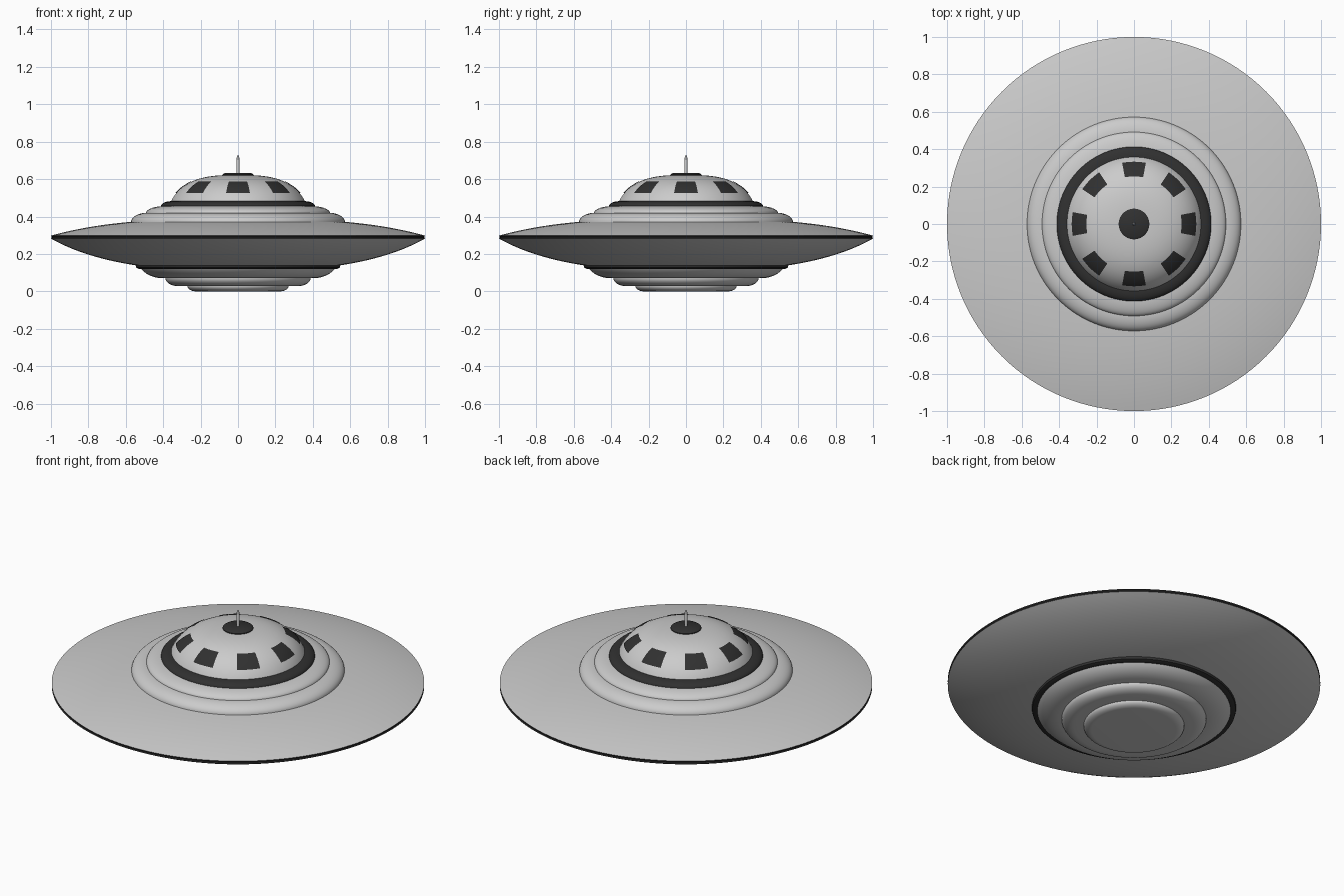
import bpy, math

if "Cube" in bpy.data.objects:
    bpy.data.objects.remove(bpy.data.objects["Cube"])

SEG = 128


def material(name, v):
    m = bpy.data.materials.new(name)
    m.diffuse_color = (v, v, v, 1)
    m.use_nodes = True
    m.node_tree.nodes["Principled BSDF"].inputs["Base Color"].default_value = m.diffuse_color
    return m


dark = material("dark_trim", 0.03)


def add_mesh(name, verts, faces, mat=None):
    me = bpy.data.meshes.new(name)
    me.from_pydata(verts, [], faces)
    me.shade_smooth()
    me.set_sharp_from_angle(angle=math.radians(35))
    if mat:
        me.materials.append(mat)
    ob = bpy.data.objects.new(name, me)
    bpy.context.collection.objects.link(ob)
    return ob


def lathe(name, profile, mat=None):
    """Spin an (r, z) profile, listed bottom to top, round the z axis."""
    verts, rings, faces = [], [], []
    for r, z in profile:
        n = SEG if r > 0 else 1
        rings.append([len(verts) + i for i in range(n)])
        for i in range(n):
            a = 2 * math.pi * i / SEG
            verts.append((r * math.cos(a), r * math.sin(a), z))
    for lo, hi in zip(rings, rings[1:]):
        for i in range(SEG):
            j = (i + 1) % SEG
            if len(lo) == 1:
                faces.append((lo[0], hi[j], hi[i]))
            elif len(hi) == 1:
                faces.append((lo[i], lo[j], hi[0]))
            else:
                faces.append((lo[i], lo[j], hi[j], hi[i]))
    return add_mesh(name, verts, faces, mat)


def shoulder(r0, z0, r1, z1, n=10):
    """Quarter ellipse: upright at (r0, z0), level at (r1, z1)."""
    return [(r1 + (r0 - r1) * math.cos(t), z0 + (z1 - z0) * math.sin(t))
            for t in (math.pi / 2 * i / n for i in range(n + 1))]


def bow(p, c, q, n=16):
    """Quadratic curve from p to q pulled toward c."""
    return [tuple((1 - t) ** 2 * a + 2 * t * (1 - t) * b + t * t * d
                  for a, b, d in zip(p, c, q))
            for t in (i / n for i in range(n + 1))]


# stepped underside
lathe("bottom_plate", [(0, 0)] + shoulder(0.27, 0.028, 0.225, 0.0)[::-1])
lathe("lower_step", [(0.265, 0.028)] + shoulder(0.388, 0.07, 0.32, 0.028)[::-1])
lathe("lower_ring", [(0.385, 0.07)] + bow((0.405, 0.07), (0.48, 0.074), (0.52, 0.122)))
lathe("lower_dark_band", [(0.515, 0.12), (0.53, 0.12), (0.545, 0.127), (0.548, 0.14)], dark)

# saucer
lathe("lower_hull", bow((0.54, 0.138), (0.82, 0.18), (1.0, 0.282)))
lathe("rim_band", [(1.0, 0.282), (0.996, 0.287), (0.996, 0.293), (1.0, 0.298)], dark)
lathe("upper_hull", bow((1.0, 0.298), (0.80, 0.353), (0.565, 0.372)))

# collar rings under the dome
lathe("upper_ring", shoulder(0.572, 0.37, 0.485, 0.42))
lathe("upper_step", shoulder(0.492, 0.418, 0.39, 0.456))
lathe("dome_dark_band", [(0.40, 0.45)] + shoulder(0.413, 0.454, 0.355, 0.482), dark)

# dome
A, B = bow((0.36, 0.478), (0.325, 0.552), (0.245, 0.588)), \
       bow((0.245, 0.588), (0.18, 0.618), (0.075, 0.621))
dome_profile = A + B[1:]
lathe("dome", dome_profile)


def dome_radius(z):
    for (r0, z0), (r1, z1) in zip(dome_profile, dome_profile[1:]):
        if z0 <= z <= z1:
            return r0 + (r1 - r0) * (z - z0) / (z1 - z0)


# eight windows laid on the dome
ROWS, COLS, HALF = 8, 8, math.radians(11)
for k in range(8):
    verts = []
    for i in range(ROWS + 1):
        z = 0.525 + 0.06 * i / ROWS
        r = dome_radius(z) + 0.003
        for j in range(COLS + 1):
            a = k * math.pi / 4 + HALF * (2 * j / COLS - 1)
            verts.append((r * math.cos(a), r * math.sin(a), z + 0.002))
    w = COLS + 1
    faces = [(i * w + j, i * w + j + 1, (i + 1) * w + j + 1, (i + 1) * w + j)
             for i in range(ROWS) for j in range(COLS)]
    add_mesh(f"window_{k + 1}", verts, faces, dark)

# cap and antenna
lathe("dome_cap", [(0.082, 0.619), (0.082, 0.625), (0.07, 0.633), (0, 0.633)], dark)
lathe("antenna", [(0.008, 0.63), (0.007, 0.715), (0.004, 0.725), (0, 0.726)])
